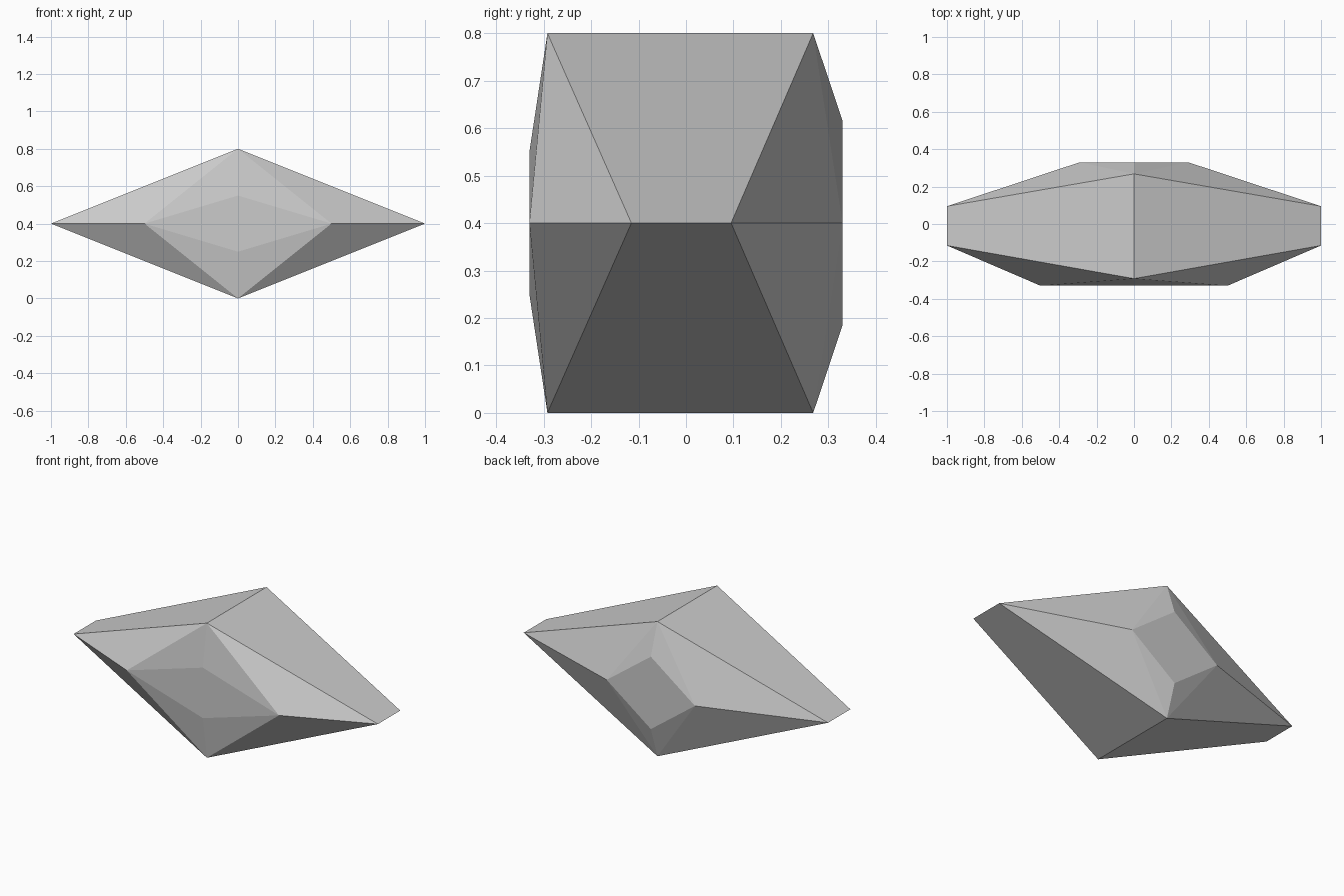
import bpy
import bmesh

cube = bpy.data.objects.get("Cube")
if cube:
    bpy.data.objects.remove(cube, do_unlink=True)

MID = 0.4  # height of the widest line

# Plain grey stone
grey = bpy.data.materials.new("stone_grey")
grey.use_nodes = True
colour = (0.6, 0.6, 0.6, 1.0)
grey.diffuse_color = colour
grey.node_tree.nodes["Principled BSDF"].inputs["Base Color"].default_value = colour


def diamond(bm, half_width, half_height, y_side, y_peak):
    """Four corners of a diamond ring whose side and peak depths may differ."""
    for s in (-1, 1):
        bm.verts.new((s * half_width, y_side, MID))
        bm.verts.new((0, y_peak, MID + s * half_height))


# Cut gem: front facet, two girdle rings and back facet, wrapped in flat faces
bm = bmesh.new()
diamond(bm, 0.5, 0.15, -0.33, -0.33)
diamond(bm, 1.0, 0.4, -0.115, -0.292)
diamond(bm, 1.0, 0.4, 0.095, 0.268)
diamond(bm, 0.29, 0.215, 0.33, 0.33)
bmesh.ops.convex_hull(bm, input=bm.verts[:])
bmesh.ops.dissolve_limit(bm, angle_limit=0.005, verts=bm.verts[:], edges=bm.edges[:])
bmesh.ops.recalc_face_normals(bm, faces=bm.faces[:])

mesh = bpy.data.meshes.new("faceted_gem")
bm.to_mesh(mesh)
bm.free()
mesh.materials.append(grey)
gem = bpy.data.objects.new("faceted_gem", mesh)
bpy.context.collection.objects.link(gem)
